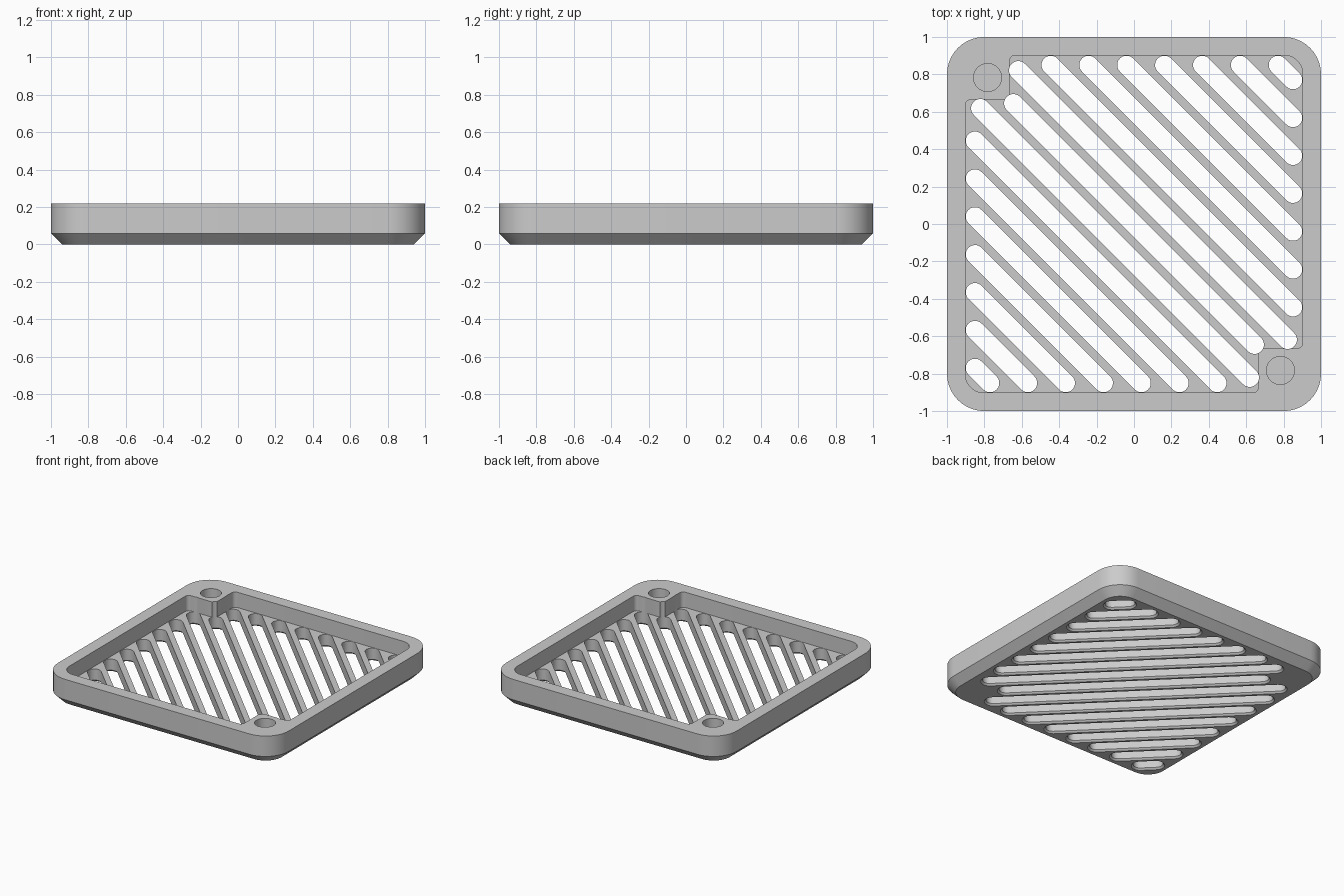
import bpy, bmesh, math
from mathutils import Vector

default = bpy.data.objects.get("Cube")
if default:
    bpy.data.objects.remove(default, do_unlink=True)

TOP, FLOOR, CHAMFER = 0.22, 0.10, 0.06
POCKET, POST = 0.902, 0.665       # half width of recess, inner edge of corner posts
PITCH, SLOT_R, SLOT_END = 0.2025, 0.05, 0.85

grey = bpy.data.materials.new("light_grey")
grey.use_nodes = True
grey.diffuse_color = (0.6, 0.6, 0.6, 1)
grey.node_tree.nodes["Principled BSDF"].inputs["Base Color"].default_value = grey.diffuse_color


def rounded(corners, steps=10):
    """Outline with filleted right-angle corners, given as (x, y, radius)."""
    out = []
    for i, (x, y, r) in enumerate(corners):
        p = Vector((x, y))
        a = (Vector(corners[i - 1][:2]) - p).normalized()
        b = (Vector(corners[(i + 1) % len(corners)][:2]) - p).normalized()
        for s in range(steps + 1):
            t = math.pi / 2 * s / steps
            out.append(p + r * (a + b) - r * (b * math.cos(t) + a * math.sin(t)))
    return out


def square(half, r):
    return rounded([(-half, -half, r), (half, -half, r), (half, half, r), (-half, half, r)])


def circle(x, y, r, n=32):
    return [Vector((x + r * math.cos(i * math.tau / n), y + r * math.sin(i * math.tau / n)))
            for i in range(n)]


def slot(c, half, r, n=10):
    """Pill outline on the diagonal x + y = c."""
    out = []
    for side in (1, -1):
        mid = Vector((c / 2, c / 2)) + side * half * Vector((1, -1)).normalized()
        start = -math.pi * 0.75 if side == 1 else math.pi * 0.25
        for i in range(n + 1):
            t = start + math.pi * i / n
            out.append(mid + r * Vector((math.cos(t), math.sin(t))))
    return out


def loft(bm, layers):
    """Closed solid through (z, outline) layers, bottom to top."""
    rings = [[bm.verts.new((p.x, p.y, z)) for p in pts] for z, pts in layers]
    bm.faces.new(rings[0][::-1])
    bm.faces.new(rings[-1])
    for lo, hi in zip(rings, rings[1:]):
        for i in range(len(lo)):
            j = (i + 1) % len(lo)
            bm.faces.new((lo[i], lo[j], hi[j], hi[i]))


def solid(name, parts):
    bm = bmesh.new()
    for layers in parts:
        loft(bm, layers)
    bmesh.ops.recalc_face_normals(bm, faces=bm.faces)
    mesh = bpy.data.meshes.new(name)
    bm.to_mesh(mesh)
    bm.free()
    mesh.materials.append(grey)
    obj = bpy.data.objects.new(name, mesh)
    bpy.context.collection.objects.link(obj)
    return obj


# Tray body with a chamfered underside
tray = solid("vent_cover", [[(0, square(1 - CHAMFER, 0.2 - CHAMFER)),
                             (CHAMFER, square(1, 0.2)), (TOP, square(1, 0.2))]])

# Recess that leaves a post in two opposite corners
recess_outline = rounded([
    (-POCKET, -POCKET, 0.1), (POST, -POCKET, 0.03), (POST, -POST, 0.01), (POCKET, -POST, 0.03),
    (POCKET, POCKET, 0.1), (-POST, POCKET, 0.03), (-POST, POST, 0.01), (-POCKET, POST, 0.03)])
recess = solid("recess_cutter", [[(FLOOR, recess_outline), (TOP + 0.1, recess_outline)]])

# Blind round holes in the posts
holes = solid("hole_cutter", [[(FLOOR, circle(s * 0.783, -s * 0.783, 0.075)),
                               (TOP + 0.1, circle(s * 0.783, -s * 0.783, 0.075))]
                              for s in (1, -1)])

# Diagonal slots, shortened beside the posts and flared at the underside
slot_parts = []
for k in range(-8, 9):
    c = k * PITCH
    span = {0: 1.29, 1: 1.44}.get(abs(k), 2 * SLOT_END - abs(c))
    half = span / math.sqrt(2)
    slot_parts.append([(-0.01, slot(c, half, SLOT_R + 0.023)),
                       (0.013, slot(c, half, SLOT_R)),
                       (TOP + 0.05, slot(c, half, SLOT_R))])
slots = solid("slot_cutter", slot_parts)

# Cut the body
bpy.ops.object.select_all(action="DESELECT")
bpy.context.view_layer.objects.active = tray
tray.select_set(True)
for cutter in (recess, holes, slots):
    cutter.hide_render = True
    mod = tray.modifiers.new(cutter.name, "BOOLEAN")
    mod.operation, mod.solver, mod.object = "DIFFERENCE", "EXACT", cutter
    bpy.ops.object.modifier_apply(modifier=mod.name)
    bpy.data.objects.remove(cutter, do_unlink=True)
bpy.ops.object.shade_smooth_by_angle(angle=math.radians(30))
